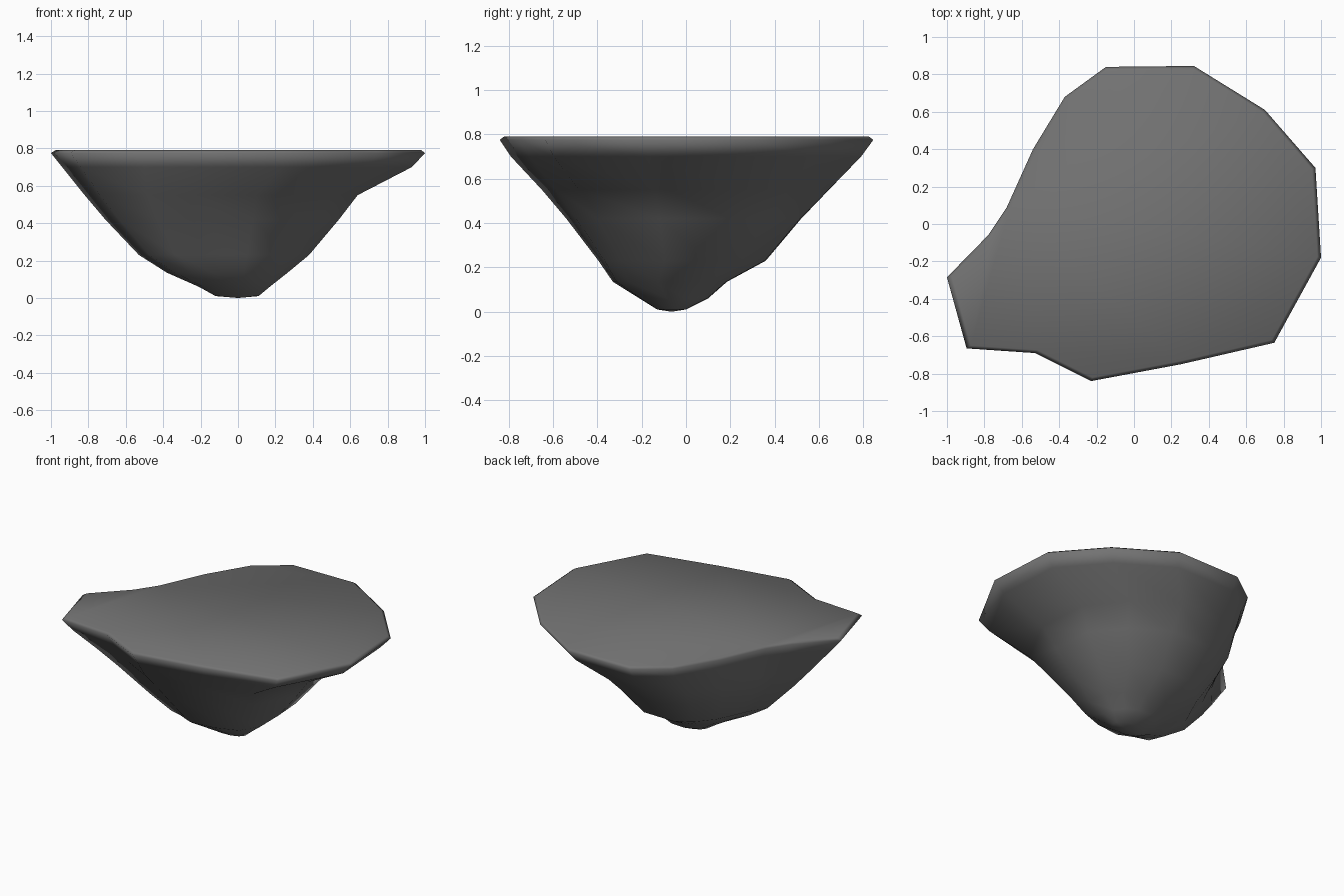
import bpy, bmesh, math

if "Cube" in bpy.data.objects:
    bpy.data.objects.remove(bpy.data.objects["Cube"])

# Plan outline of the flat top
OUTLINE = [(-0.15, 0.84), (-0.37, 0.68), (-0.54, 0.40), (-0.68, 0.09), (-0.78, -0.06),
           (-1.0, -0.285), (-0.895, -0.665), (-0.53, -0.69), (-0.23, -0.84), (0.25, -0.75),
           (0.75, -0.635), (1.0, -0.18), (0.97, 0.30), (0.70, 0.61), (0.32, 0.845)]

# Sections: height, x min, x max, y min, y max, roundness
SECTIONS = [
    (0.79, -0.975, 0.98, -0.82, 0.825, 0.0),
    (0.775, -1.0, 1.0, -0.84, 0.845, 0.0),
    (0.70, -0.94, 0.93, -0.79, 0.79, 0.03),
    (0.55, -0.82, 0.64, -0.65, 0.645, 0.15),
    (0.42, -0.71, 0.54, -0.54, 0.52, 0.25),
    (0.23, -0.53, 0.38, -0.395, 0.36, 0.35),
    (0.135, -0.38, 0.265, -0.33, 0.185, 0.45),
    (0.06, -0.21, 0.17, -0.21, 0.10, 0.7),
    (0.01, -0.12, 0.11, -0.13, 0.0, 0.9),
]


def fit(values, lo, hi):
    a, b = min(values), max(values)
    return [lo + (v - a) * (hi - lo) / (b - a) for v in values]


def section(bm, z, x0, x1, y0, y1, roundness):
    pts = []
    for x, y in OUTLINE:
        a = math.atan2(y, x)
        pts.append((x + (0.85 * math.cos(a) - x) * roundness,
                    y + (0.85 * math.sin(a) - y) * roundness))
    xs = fit([p[0] for p in pts], x0, x1)
    ys = fit([p[1] for p in pts], y0, y1)
    return [bm.verts.new((x, y, z)) for x, y in zip(xs, ys)]


# Rock body lofted from the flat top down to the blunt tip
bm = bmesh.new()
rings = [section(bm, *s) for s in SECTIONS]
n = len(OUTLINE)
for upper, lower in zip(rings, rings[1:]):
    for i in range(n):
        j = (i + 1) % n
        bm.faces.new((upper[i], lower[i], lower[j], upper[j]))
bm.faces.new(rings[0])

# Slightly domed tip
tip = bm.verts.new((0, -0.065, 0))
for i in range(n):
    bm.faces.new((rings[-1][i], tip, rings[-1][(i + 1) % n]))
bmesh.ops.recalc_face_normals(bm, faces=bm.faces)

mesh = bpy.data.meshes.new("floating_rock")
bm.to_mesh(mesh)
bm.free()
rock = bpy.data.objects.new("floating_rock", mesh)
bpy.context.collection.objects.link(rock)
for p in mesh.polygons:
    p.use_smooth = True

# Dark stone
stone = bpy.data.materials.new("stone")
stone.diffuse_color = (0.17, 0.17, 0.17, 1)
stone.use_nodes = True
stone.node_tree.nodes["Principled BSDF"].inputs["Base Color"].default_value = stone.diffuse_color
mesh.materials.append(stone)
